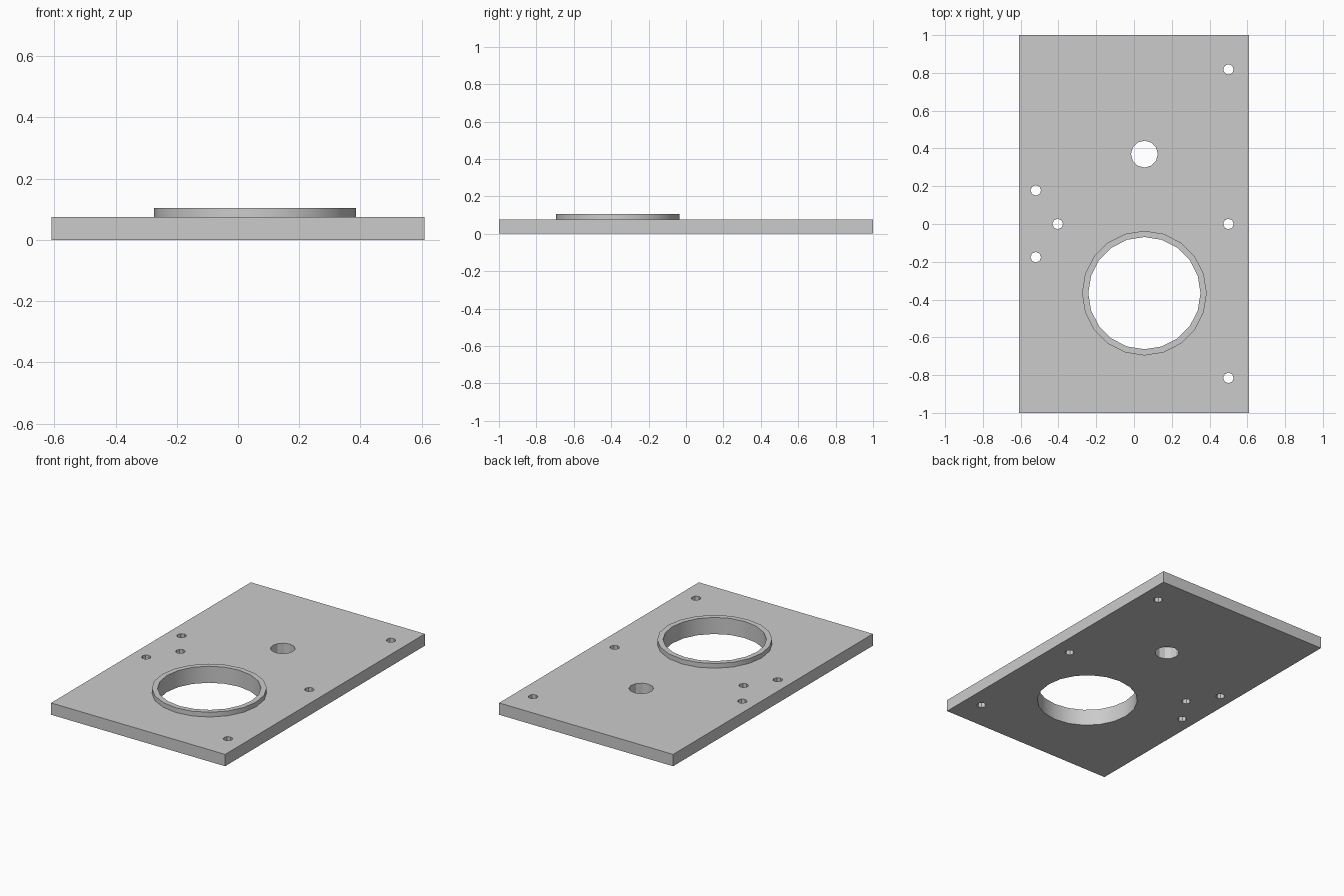
import bpy
import math

if "Cube" in bpy.data.objects:
    bpy.data.objects.remove(bpy.data.objects["Cube"], do_unlink=True)

THICK, TOP = 0.075, 0.105
PORT = (0.055, -0.366)

grey = bpy.data.materials.new("plain grey")
grey.use_nodes = True
grey.diffuse_color = (0.6, 0.6, 0.6, 1)
grey.node_tree.nodes["Principled BSDF"].inputs["Base Color"].default_value = (0.6, 0.6, 0.6, 1)


def cylinder(name, centre, radius, sides, z0, z1):
    bpy.ops.mesh.primitive_cylinder_add(
        vertices=sides, radius=radius, depth=z1 - z0,
        location=(centre[0], centre[1], (z0 + z1) / 2))
    obj = bpy.context.object
    obj.name = name
    obj.data.materials.append(grey)
    return obj


def drill(obj, centre, radius, sides):
    """Cut a vertical through hole, then discard the cutter."""
    cutter = cylinder("hole_cutter", centre, radius, sides, -0.2, 0.3)
    cutter.hide_render = True
    bpy.context.view_layer.objects.active = obj
    mod = obj.modifiers.new("hole", 'BOOLEAN')
    mod.operation, mod.solver, mod.object = 'DIFFERENCE', 'EXACT', cutter
    bpy.ops.object.modifier_apply(modifier=mod.name)
    bpy.data.objects.remove(cutter, do_unlink=True)


# Flat base plate
bpy.ops.mesh.primitive_cube_add(size=1, location=(0, 0, THICK / 2))
plate = bpy.context.object
plate.name = "base_plate"
plate.scale = (1.22, 2, THICK)
bpy.ops.object.transform_apply(location=False, rotation=False, scale=True)
plate.data.materials.append(grey)

# Raised collar around the large port
collar = cylinder("port_collar", PORT, 0.33, 20, THICK, TOP)

# Large port through both parts, and the medium hole
for part in (plate, collar):
    drill(part, PORT, 0.297, 20)
drill(plate, (0.055, 0.37), 0.071, 12)

# Small screw holes: a row on the left and a triangle on the right
for centre in [(0.5, 0.818), (0.5, 0), (0.5, -0.815),
               (-0.52, 0.178), (-0.52, -0.176), (-0.404, 0)]:
    drill(plate, centre, 0.028, 8)

# Smooth round walls, keep edges sharp
for part in (plate, collar):
    bpy.ops.object.select_all(action='DESELECT')
    part.select_set(True)
    bpy.context.view_layer.objects.active = part
    bpy.ops.object.shade_smooth_by_angle(angle=math.radians(25))
